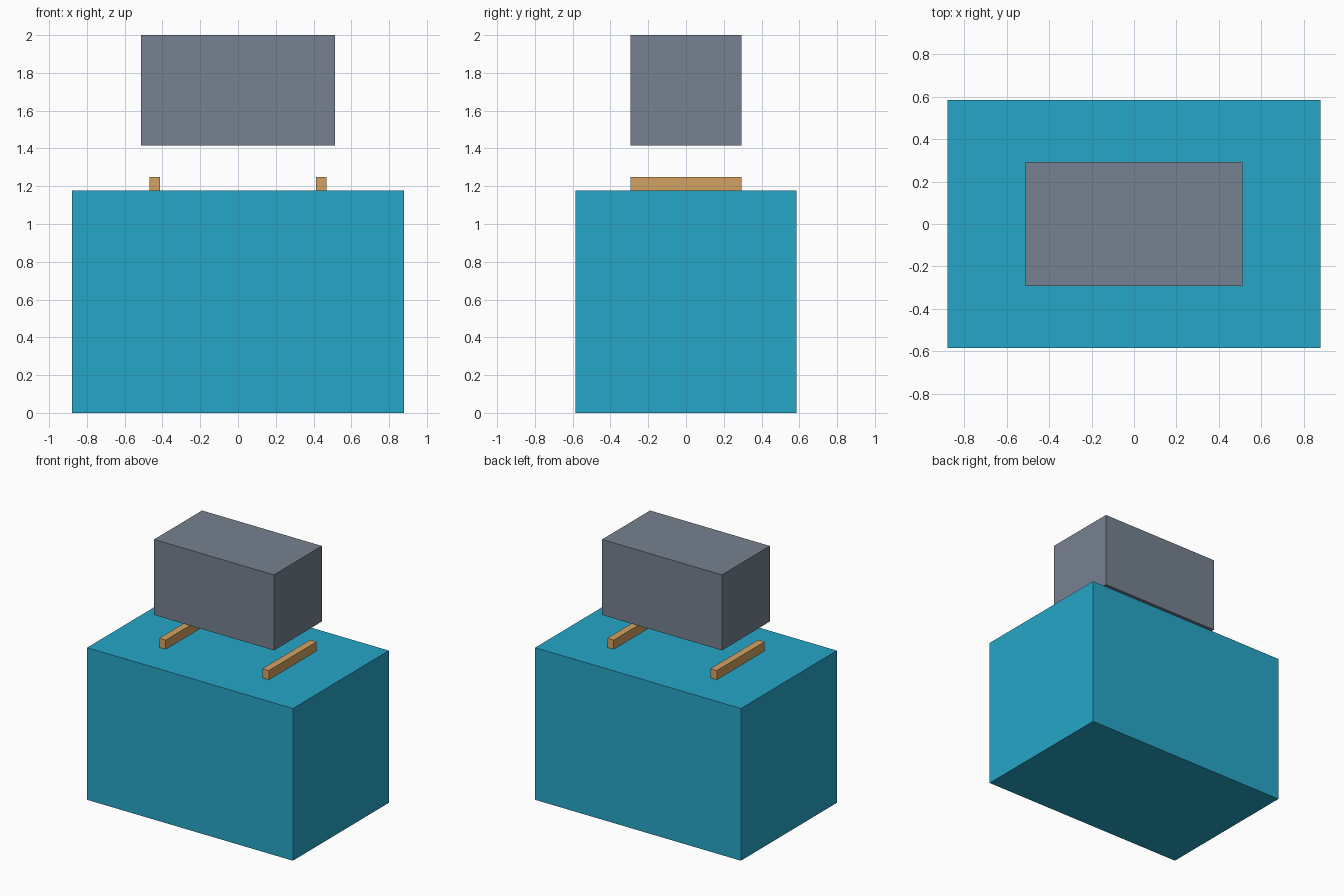
import bpy

if "Cube" in bpy.data.objects:
    bpy.data.objects.remove(bpy.data.objects["Cube"])


def material(name, color):
    mat = bpy.data.materials.new(name)
    mat.diffuse_color = (*color, 1)
    mat.use_nodes = True
    mat.node_tree.nodes["Principled BSDF"].inputs["Base Color"].default_value = mat.diffuse_color
    return mat


def box(name, size, center, mat):
    bpy.ops.mesh.primitive_cube_add(size=1, location=center)
    obj = bpy.context.object
    obj.name = name
    obj.scale = size
    bpy.ops.object.transform_apply(location=False, rotation=False, scale=True)
    obj.data.materials.append(mat)
    return obj


teal = material("teal", (0.02, 0.38, 0.58))
slate = material("slate", (0.18, 0.22, 0.28))
wood = material("wood", (0.65, 0.36, 0.12))

BASE_TOP, RAIL_TOP = 1.177, 1.248
BOX_BOTTOM, BOX_TOP = 1.416, 2.0

# Large base block standing on the ground
box("base_block", (1.76, 1.172, BASE_TOP), (0, 0, BASE_TOP / 2), teal)

# Two narrow rails resting on the base
for side, x in (("left", -0.441), ("right", 0.441)):
    box(f"{side}_rail", (0.055, 0.586, RAIL_TOP - BASE_TOP),
        (x, 0, (RAIL_TOP + BASE_TOP) / 2), wood)

# Smaller block floating above the rails
box("upper_block", (1.025, 0.586, BOX_TOP - BOX_BOTTOM),
    (0, 0, (BOX_TOP + BOX_BOTTOM) / 2), slate)
